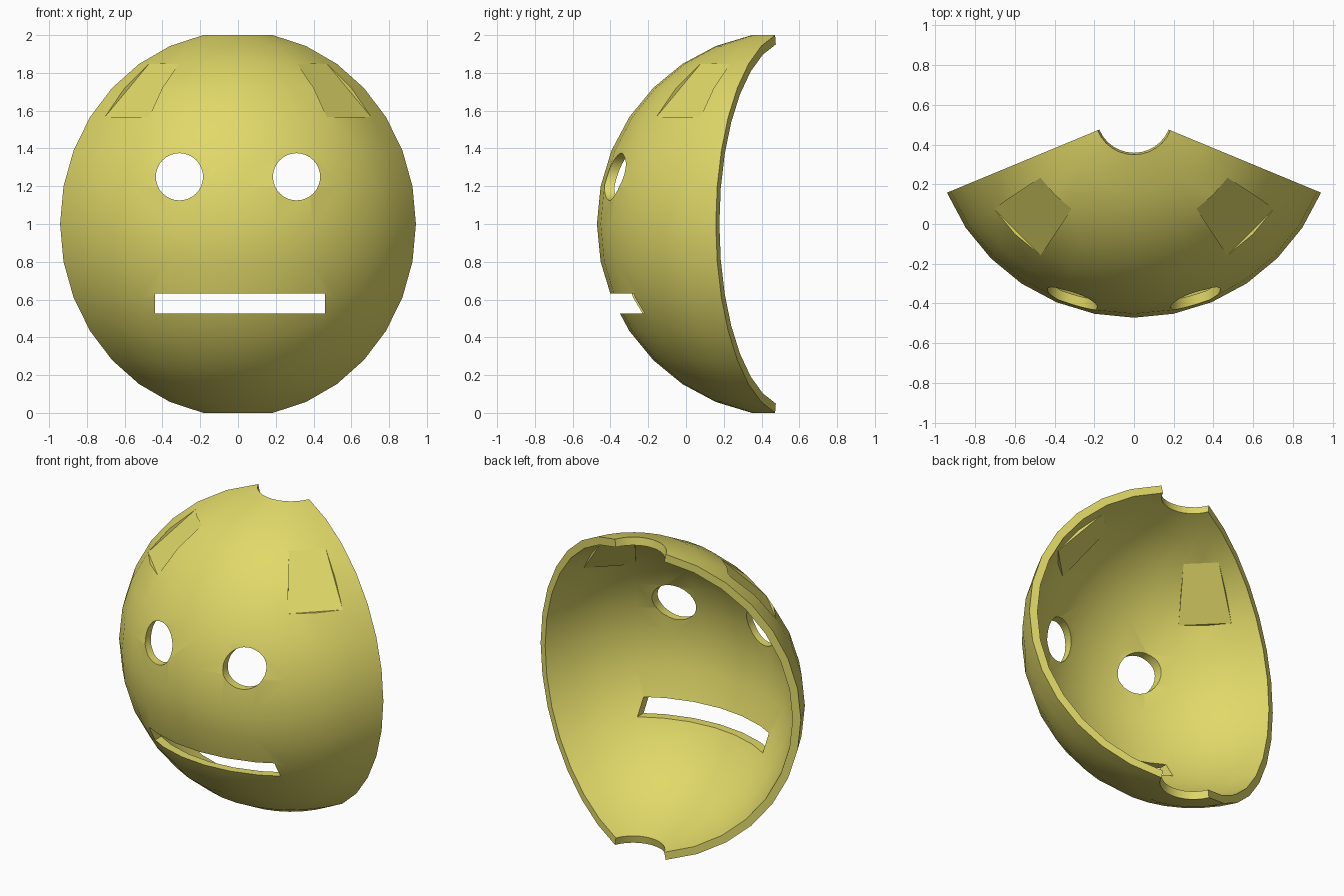
import bpy, bmesh
from math import sin, cos, radians

if "Cube" in bpy.data.objects:
    bpy.data.objects.remove(bpy.data.objects["Cube"])

STEP = radians(11.25)                 # 32-segment, 16-ring sphere grid
R, T = 1 / cos(STEP), 0.05            # outer radius, shell thickness
CY, CZ = (R + R * sin(STEP) * sin(2 * STEP)) / 2, 1.0
ROWS, COLS = 15, 13

# Mask shell: wedge of a sphere with open poles, outer and inner skins
bm = bmesh.new()


def skin(radius):
    grid = []
    for i in range(ROWS):
        t = STEP * (i + 1)
        grid.append([bm.verts.new((radius * sin(t) * cos(a), CY + radius * sin(t) * sin(a),
                                   CZ + radius * cos(t)))
                     for a in (radians(-157.5) + STEP * j for j in range(COLS))])
    brow_cells = {(i, j) for i in (2, 3) for j in (1, 2, 9, 10)}
    for i in range(ROWS - 1):
        for j in range(COLS - 1):
            if (i, j) not in brow_cells:
                bm.faces.new((grid[i][j], grid[i + 1][j], grid[i + 1][j + 1], grid[i][j + 1]))
    # Flattened brow panels: one quad with thin ledges around it
    for j in (1, 9):
        ring = [grid[2 + a][j + b] for a, b in
                ((0, 0), (1, 0), (2, 0), (2, 1), (2, 2), (1, 2), (0, 2), (0, 1))]
        bm.faces.new(ring[::2])
        for k in range(0, 8, 2):
            bm.faces.new((ring[k], ring[k + 1], ring[(k + 2) % 8]))
        bm.verts.remove(grid[3][j + 1])
    # Border loop
    return ([grid[0][j] for j in range(COLS)] + [grid[i][-1] for i in range(1, ROWS)]
            + [grid[-1][j] for j in range(COLS - 2, -1, -1)]
            + [grid[i][0] for i in range(ROWS - 2, 0, -1)])


outer, inner = skin(R), skin(R - T)
for k in range(len(outer)):
    n = (k + 1) % len(outer)
    bm.faces.new((outer[k], outer[n], inner[n], inner[k]))
bmesh.ops.recalc_face_normals(bm, faces=bm.faces[:])
mesh = bpy.data.meshes.new("mask_shell")
bm.to_mesh(mesh)
bm.free()
mask = bpy.data.objects.new("mask_shell", mesh)
bpy.context.collection.objects.link(mask)

# Cutters for the eye holes and mouth slot
cutters = []
for x in (-0.31, 0.31):
    bpy.ops.mesh.primitive_cylinder_add(vertices=32, radius=0.125, depth=1.0,
                                        location=(x, -0.5, 1.25), rotation=(radians(90), 0, 0))
    bpy.context.object.name = "eye_cutter"
    cutters.append(bpy.context.object)
bpy.ops.mesh.primitive_cube_add(size=1, location=(0.01, -0.5, 0.578))
mouth = bpy.context.object
mouth.name = "mouth_cutter"
mouth.scale = (0.9, 1.0, 0.106)
cutters.append(mouth)

bpy.ops.object.select_all(action='DESELECT')
bpy.context.view_layer.objects.active = mask
mask.select_set(True)
for c in cutters:
    c.hide_render = True
    mod = mask.modifiers.new("cut", 'BOOLEAN')
    mod.operation, mod.solver, mod.object = 'DIFFERENCE', 'EXACT', c
    bpy.ops.object.modifier_apply(modifier=mod.name)
for c in cutters:
    bpy.data.objects.remove(c)

# Finish
bpy.ops.object.shade_smooth_by_angle(angle=radians(30))
mat = bpy.data.materials.new("yellow")
mat.diffuse_color = (0.75, 0.69, 0.14, 1)
mat.use_nodes = True
mat.node_tree.nodes["Principled BSDF"].inputs["Base Color"].default_value = mat.diffuse_color
mask.data.materials.clear()
mask.data.materials.append(mat)
